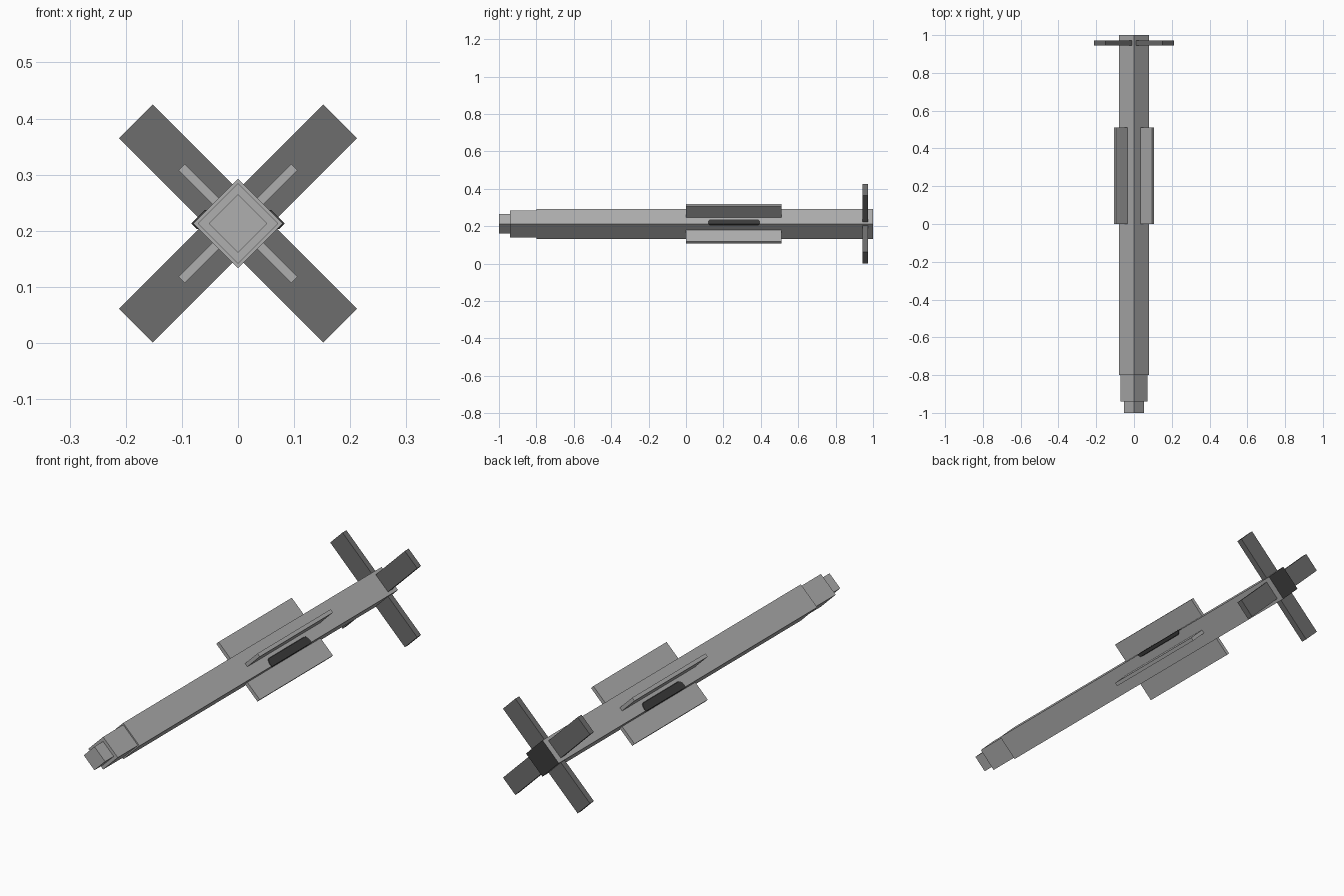
import bpy, bmesh, math
from mathutils import Matrix, Vector

old = bpy.data.objects.get("Cube")
if old:
    bpy.data.objects.remove(old, do_unlink=True)

AXIS_Z = 0.213       # height of the body axis
HALF = 0.08          # half diagonal of the square body


def material(name, value):
    mat = bpy.data.materials.new(name)
    mat.use_nodes = True
    colour = (value, value, value, 1)
    mat.diffuse_color = colour
    mat.node_tree.nodes["Principled BSDF"].inputs["Base Color"].default_value = colour
    return mat


light_grey = material("light grey", 0.43)
mid_grey = material("mid grey", 0.155)
charcoal = material("charcoal", 0.045)


def finish(name, bm, *mats):
    bmesh.ops.recalc_face_normals(bm, faces=bm.faces)
    mesh = bpy.data.meshes.new(name)
    bm.to_mesh(mesh)
    bm.free()
    for mat in mats:
        mesh.materials.append(mat)
    obj = bpy.data.objects.new(name, mesh)
    bpy.context.collection.objects.link(obj)
    return obj


def box(name, size, centre, angle, mat):
    """Box placed in the body frame, then rolled about the long axis."""
    bm = bmesh.new()
    bmesh.ops.create_cube(bm, size=1)
    place = (Matrix.Translation((0, 0, AXIS_Z)) @ Matrix.Rotation(angle, 4, 'Y')
             @ Matrix.Translation(centre) @ Matrix.Diagonal((*size, 1)))
    bm.transform(place)
    return finish(name, bm, mat)


def section(name, half, front, back):
    """Square body section standing on its edge."""
    side = half * math.sqrt(2)
    return box(name, (side, back - front, side), (0, (front + back) / 2, 0),
               math.pi / 4, light_grey)


# Body, stepped nose and dark tail face
body = section("body", HALF, -0.8, 1.0)
body.data.materials.append(charcoal)
for face in body.data.polygons:
    if face.normal.y > 0.9:
        face.material_index = 1
section("nose_step", 0.072, -0.94, -0.8)
section("nose_tip", 0.052, -1.0, -0.94)

# Four thin wings and four broad tail fins
for i, corner in enumerate(("upper_left", "lower_left", "lower_right", "upper_right")):
    roll = math.pi / 4 + i * math.pi / 2
    box(corner + "_wing", (0.016, 0.51, 0.10), (0, 0.255, 0.092), roll, light_grey)
    box(corner + "_tail_fin", (0.085, 0.027, 0.215), (0, 0.9585, 0.15), roll, mid_grey)


# Rounded dark windows folded over the side edges of the body
def window(name, side):
    bm = bmesh.new()
    radius, z_mid, y_mid, reach = 0.017, AXIS_Z + 0.007, 0.257, 0.123
    outline = []
    for end in (1, -1):
        for k in range(7):
            a = math.pi * k / 6 - math.pi / 2
            outline.append(bm.verts.new((0, y_mid + end * (reach + radius * math.cos(a)),
                                         z_mid + end * radius * math.sin(a))))
    bm.faces.new(outline)
    bmesh.ops.bisect_plane(bm, geom=bm.verts[:] + bm.edges[:] + bm.faces[:],
                           plane_co=(0, 0, AXIS_Z), plane_no=(0, 0, 1))
    for v in bm.verts:
        v.co.x = side * (HALF + 0.003 - abs(v.co.z - AXIS_Z))
    grown = bmesh.ops.extrude_face_region(bm, geom=bm.faces[:])
    inner = [g for g in grown["geom"] if isinstance(g, bmesh.types.BMVert)]
    bmesh.ops.translate(bm, verts=inner, vec=Vector((-0.006 * side, 0, 0)))
    finish(name, bm, charcoal)


window("left_window", 1)
window("right_window", -1)
